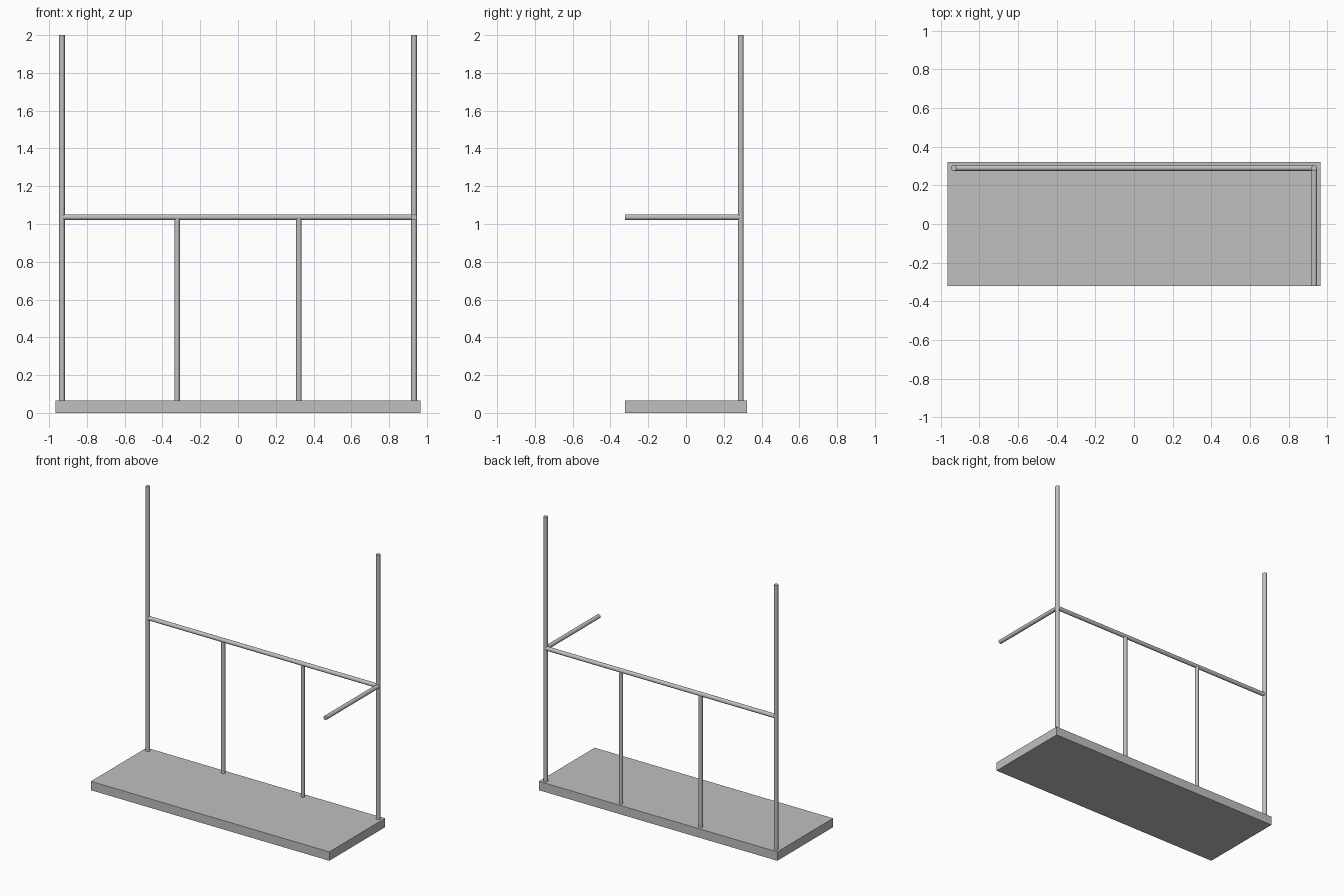
import bpy
from math import radians
from mathutils import Vector

if "Cube" in bpy.data.objects:
    bpy.data.objects.remove(bpy.data.objects["Cube"], do_unlink=True)

GREY = (0.53, 0.53, 0.53, 1)
metal = bpy.data.materials.new("light_grey")
metal.use_nodes = True
metal.diffuse_color = GREY
metal.node_tree.nodes["Principled BSDF"].inputs["Base Color"].default_value = GREY

HALF_X, HALF_Y, BASE_H = 0.965, 0.322, 0.065
POST_X, RAIL_Y, RAIL_Z, TUBE_R = 0.932, 0.29, 1.036, 0.015


def tube(name, start, end, radius=TUBE_R):
    """Round bar running between two points."""
    start, end = Vector(start), Vector(end)
    axis = end - start
    bpy.ops.mesh.primitive_cylinder_add(
        vertices=24, radius=radius, depth=axis.length, location=(start + end) / 2,
        rotation=axis.to_track_quat("Z", "Y").to_euler())
    obj = bpy.context.object
    obj.name = name
    obj.data.materials.append(metal)
    bpy.ops.object.shade_smooth_by_angle(angle=radians(40))
    return obj


# Base slab
bpy.ops.mesh.primitive_cube_add(size=1, location=(0, 0, BASE_H / 2))
base = bpy.context.object
base.name = "base_slab"
base.scale = (2 * HALF_X, 2 * HALF_Y, BASE_H)
bpy.ops.object.transform_apply(location=False, rotation=False, scale=True)
base.data.materials.append(metal)

# Tall corner posts and shorter uprights under the rail
for side, sign in (("right", -1), ("left", 1)):
    x = sign * POST_X
    tube(f"{side}_post", (x, RAIL_Y, BASE_H), (x, RAIL_Y, 2))
    x = sign * 0.322
    tube(f"{side}_upright", (x, RAIL_Y, BASE_H), (x, RAIL_Y, RAIL_Z), 0.014)

# Back rail and side rail reaching forward
tube("back_rail", (-POST_X, RAIL_Y, RAIL_Z), (POST_X, RAIL_Y, RAIL_Z))
tube("side_rail", (POST_X, RAIL_Y, RAIL_Z), (POST_X, -HALF_Y, RAIL_Z))
